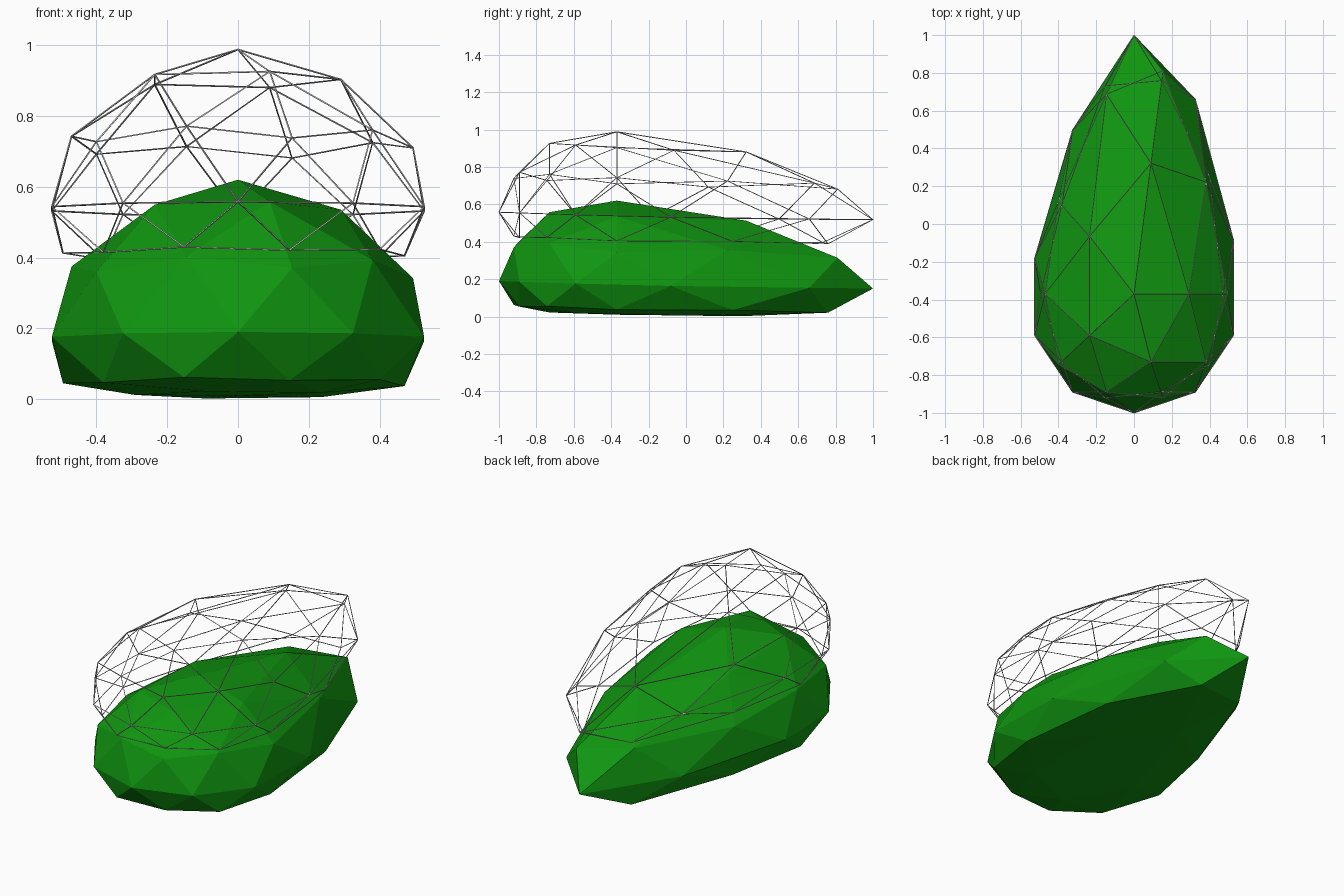
import bpy, bmesh

if "Cube" in bpy.data.objects:
    bpy.data.objects.remove(bpy.data.objects["Cube"])

# Height per sphere level, and lengthwise stretch toward the pointed tail
HEIGHT = [(-1, .010), (-.85, .012), (-.526, .037), (-.447, .045), (0, .17),
          (.447, .342), (.526, .375), (.85, .535), (1, .62)]
LENGTH = [(-1, -1), (-.85, -.92), (-.809, -.89), (-.5, -.73), (-.309, -.59),
          (0, -.37), (.309, .03), (.5, .353), (.809, .84), (.85, .90), (1, 1)]
WIDTH = .553
LIFT = .368


def lerp(table, t):
    for (a, va), (b, vb) in zip(table, table[1:]):
        if t <= b:
            return va + (vb - va) * max(0, (t - a) / (b - a))
    return table[-1][1]


def shell(name, open_bottom, lift, color=None):
    bm = bmesh.new()
    bmesh.ops.create_icosphere(bm, subdivisions=2, radius=1)
    if open_bottom:
        low = [v for v in bm.verts if v.co.z < -.7]
        bmesh.ops.delete(bm, geom=low, context='VERTS')
    # Teardrop with a slightly skewed tail, sloping down to the tip
    for v in bm.verts:
        x, y, z = v.co
        taper = max(y, 0) * (.17 * x - .55 * abs(x))
        slope = y * (.02 + .03 * max(z, 0))
        if z < -.7:
            slope = y * .02
        v.co = (x * WIDTH, lerp(LENGTH, y) + taper, lerp(HEIGHT, z) - slope + lift)
    me = bpy.data.meshes.new(name)
    bm.to_mesh(me)
    bm.free()
    ob = bpy.data.objects.new(name, me)
    bpy.context.collection.objects.link(ob)
    if color:
        mat = bpy.data.materials.new(name + "_material")
        mat.diffuse_color = color
        mat.use_nodes = True
        mat.node_tree.nodes["Principled BSDF"].inputs["Base Color"].default_value = mat.diffuse_color
        me.materials.append(mat)
    return ob


# Solid faceted body
shell("body", False, 0, (.005, .30, .005, 1))

# Open wire cage floating above it
cage = shell("wire_cage", True, LIFT)
wire = cage.modifiers.new("Wireframe", 'WIREFRAME')
wire.thickness = .005
wire.use_boundary = True
wire.use_replace = True
